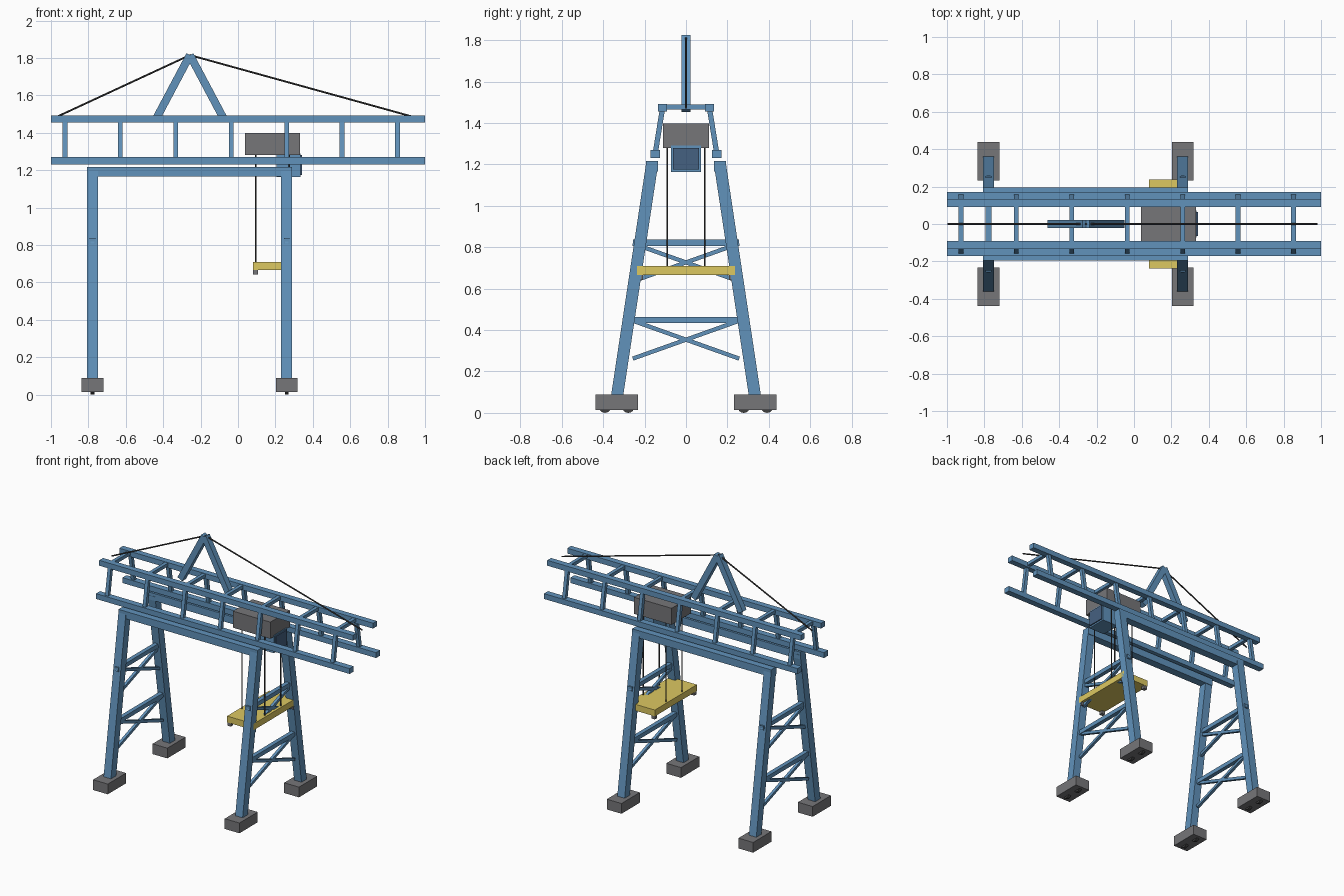
import bpy
from mathutils import Vector, Matrix

if "Cube" in bpy.data.objects:
    bpy.data.objects.remove(bpy.data.objects["Cube"])


def material(name, rgb):
    m = bpy.data.materials.new(name)
    m.diffuse_color = (*rgb, 1)
    m.use_nodes = True
    m.node_tree.nodes["Principled BSDF"].inputs["Base Color"].default_value = m.diffuse_color
    return m


BLUE = material("blue_paint", (0.12, 0.29, 0.50))
GLASS = material("dark_glass", (0.06, 0.12, 0.22))
YELLOW = material("yellow_paint", (0.72, 0.58, 0.12))
GREY = material("grey_steel", (0.18, 0.18, 0.19))
DARK = material("dark_cable", (0.05, 0.05, 0.05))


def finish(name, mat):
    o = bpy.context.object
    o.name = name
    o.data.materials.append(mat)
    return o


def box(name, lo, hi, mat):
    lo, hi = Vector(lo), Vector(hi)
    bpy.ops.mesh.primitive_cube_add(size=1, location=(lo + hi) / 2)
    o = finish(name, mat)
    o.scale = hi - lo
    return o


def strut(name, p, q, side, w, d, mat=BLUE):
    """Square bar from p to q: w wide along side, d across it."""
    p, q = Vector(p), Vector(q)
    z = (q - p).normalized()
    x = Vector(side)
    y = z.cross(x).normalized()
    rot = Matrix((x, y, z)).transposed().to_4x4()
    bpy.ops.mesh.primitive_cube_add(size=1)
    o = finish(name, mat)
    o.matrix_world = (Matrix.Translation((p + q) / 2) @ rot
                      @ Matrix.Diagonal((w, d, (q - p).length, 1)))
    return o


def rod(name, p, q, r, mat, sides=8):
    p, q = Vector(p), Vector(q)
    bpy.ops.mesh.primitive_cylinder_add(
        vertices=sides, radius=r, depth=(q - p).length, location=(p + q) / 2,
        rotation=(q - p).to_track_quat('Z', 'Y').to_euler())
    o = finish(name, mat)
    bpy.ops.object.shade_smooth_by_angle()
    return o


X, Y = (1, 0, 0), (0, 1, 0)
LEGS = (-0.778, 0.26)

for x in LEGS:
    for s in (-1, 1):
        # Leg and its wheel bogie
        strut("leg", (x, s * 0.333, 0.08), (x, s * 0.164, 1.20), X, 0.058, 0.058)
        yc = s * 0.335
        box("bogie", (x - 0.058, yc - 0.103, 0.015), (x + 0.058, yc + 0.103, 0.088), GREY)
        for dy in (-0.056, 0.056):
            rod("wheel", (x - 0.01, yc + dy, 0.03), (x + 0.01, yc + dy, 0.03), 0.03, DARK, 16)
        # Diagonal braces
        for z0, z1 in ((0.262, 0.445), (0.635, 0.818)):
            strut("leg_diagonal", (x, -s * 0.257, z0), (x, s * 0.257, z1), X, 0.02, 0.02)
    # Horizontal ties
    for z in (0.449, 0.821):
        box("leg_tie", (x - 0.015, -0.257, z - 0.015), (x + 0.015, 0.257, z + 0.015), BLUE)

# Portal beams and girder chords on both sides
for s in (-1, 1):
    for name, x0, x1, y, z, w, h in (
            ("portal_beam", -0.807, 0.289, 0.165, 1.191, 0.058, 0.052),
            ("lower_chord", -1, 1, 0.149, 1.25, 0.045, 0.038),
            ("upper_chord", -1, 1, 0.113, 1.473, 0.043, 0.038)):
        box(name, (x0, s * y - w / 2, z - h / 2), (x1, s * y + w / 2, z + h / 2), BLUE)

# Girder posts and cross beams
for i in range(7):
    x = -0.925 + i * 0.2963
    box("girder_cross_beam", (x - 0.0125, -0.113, 1.465), (x + 0.0125, 0.113, 1.489), BLUE)
    for s in (-1, 1):
        strut("girder_post", (x, s * 0.149, 1.25), (x, s * 0.113, 1.473), X, 0.025, 0.025)

# Top mast and stay cables
TOP = (-0.257, 0, 1.815)
for s, end in ((-1, -0.995), (1, 0.98)):
    strut("mast_leg", TOP, (-0.257 + s * 0.187, 0, 1.463), Y, 0.042, 0.042)
    rod("stay_cable", TOP, (end, 0, 1.473), 0.005, DARK)

# Trolley, operator cab and window
box("trolley", (0.037, -0.11, 1.28), (0.332, 0.11, 1.398), GREY)
box("cab", (0.206, -0.073, 1.163), (0.334, 0.073, 1.29), BLUE)
box("cab_window", (0.332, -0.063, 1.174), (0.342, 0.063, 1.28), GLASS)

# Spreader with hoist ropes and corner locks
box("spreader", (0.08, -0.237, 0.665), (0.289, 0.237, 0.71), YELLOW)
for x in (0.0945, 0.2745):
    for s in (-1, 1):
        rod("hoist_rope", (x, s * 0.09, 0.70), (x, s * 0.09, 1.29), 0.004, DARK)
        y = s * 0.222
        box("corner_lock", (x - 0.0135, y - 0.0135, 0.642), (x + 0.0135, y + 0.0135, 0.67), GREY)
